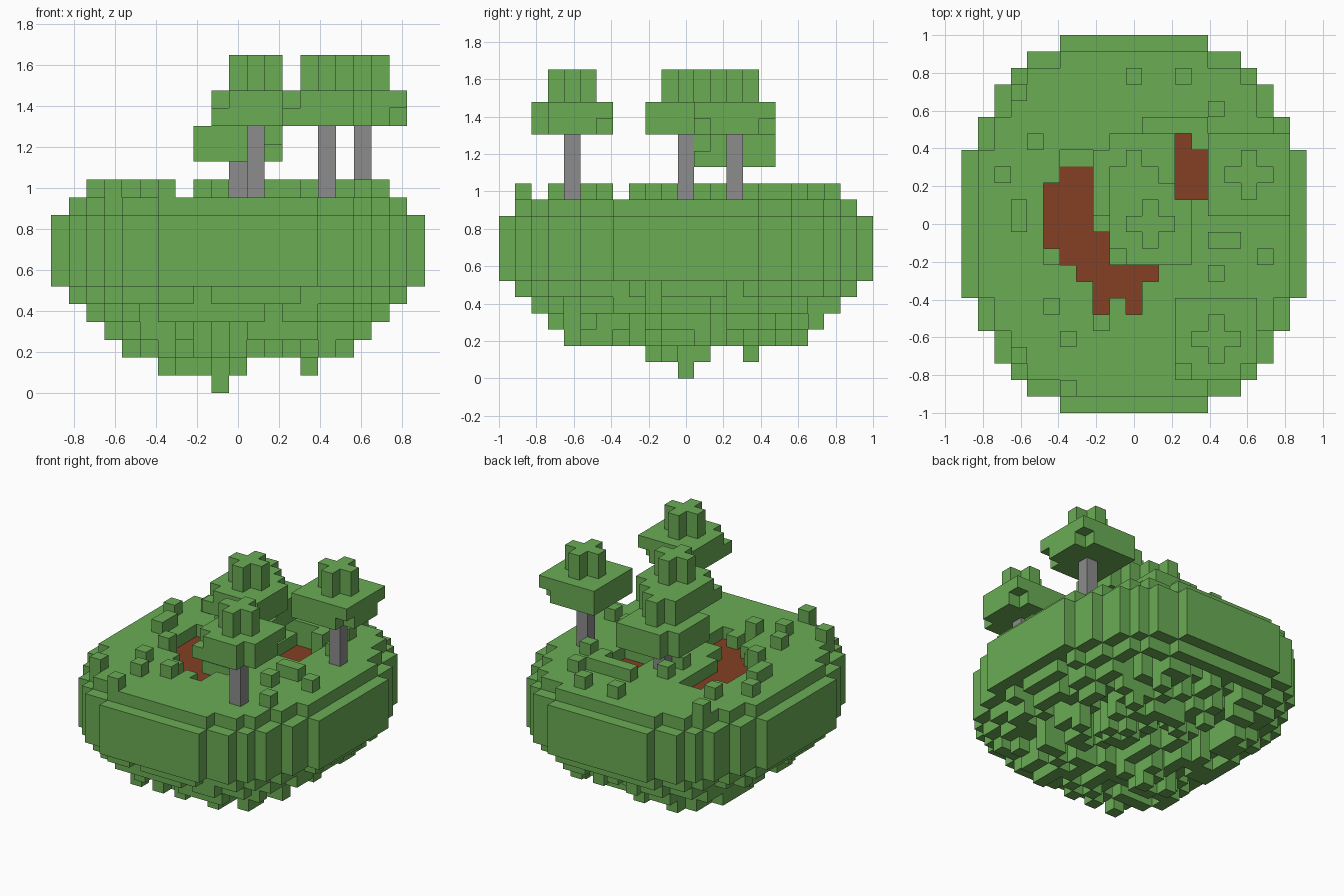
import bpy, bmesh, random
from mathutils import Vector

if "Cube" in bpy.data.objects:
    bpy.data.objects.remove(bpy.data.objects["Cube"])

random.seed(4)
UNIT = 2 / 23  # edge of one block


def make_material(name, rgb):
    mat = bpy.data.materials.new(name)
    mat.use_nodes = True
    color = (*rgb, 1)
    mat.diffuse_color = color
    mat.node_tree.nodes["Principled BSDF"].inputs["Base Color"].default_value = color
    return mat


GREEN = make_material("leaf green", (0.145, 0.413, 0.091))
RUST = make_material("rust red", (0.235, 0.051, 0.016))
GREY = make_material("stone grey", (0.262, 0.262, 0.262))

AXES = [Vector(d) for d in ((1, 0, 0), (-1, 0, 0), (0, 1, 0), (0, -1, 0), (0, 0, 1), (0, 0, -1))]


def block_object(name, cells, mats, rule=None):
    """Skin a set of grid cells with their exposed faces only."""
    cells = set(cells)
    bm = bmesh.new()
    for cell in cells:
        center = Vector(cell) + Vector((0, 0, 0.5))
        for n in AXES:
            if tuple(int(a + b) for a, b in zip(cell, n)) in cells:
                continue
            u = Vector((n.y, n.z, n.x))
            w = n.cross(u)
            corners = [center + (n + u * a + w * b) / 2
                       for a, b in ((-1, -1), (1, -1), (1, 1), (-1, 1))]
            face = bm.faces.new([bm.verts.new(c * UNIT) for c in corners])
            if rule:
                face.material_index = rule(cell, n)
    bmesh.ops.remove_doubles(bm, verts=bm.verts, dist=UNIT / 100)
    mesh = bpy.data.meshes.new(name)
    bm.to_mesh(mesh)
    bm.free()
    for m in mats:
        mesh.materials.append(m)
    obj = bpy.data.objects.new(name, mesh)
    bpy.context.collection.objects.link(obj)


def erode(plan):
    """Remove the outermost ring of a plan."""
    return {(i, j) for i, j in plan
            if {(i + 1, j), (i - 1, j), (i, j + 1), (i, j - 1)} <= plan}


# Island plan: half width of each row counted outward from the middle
HALF_WIDTH = [10] * 5 + [9, 9, 8, 8, 7, 6, 4]
plan = {(i, j) for j in range(-11, 12)
        for i in range(-HALF_WIDTH[abs(j)], HALF_WIDTH[abs(j)] + 1)}

# Sunken beds: column -> row range of the rust floor
west_bed = {-5: (-1, 2), -4: (-2, 3), -3: (-3, 3), -2: (-5, -1),
            -1: (-4, -3), 0: (-5, -3), 1: (-3, -3)}
east_bed = {2: (2, 5), 3: (2, 5), 4: (2, 4)}
rust_floor = {(i, j) for bed in (west_bed, east_bed)
              for i, (a, b) in bed.items() for j in range(a, b + 1)}
sunken = rust_floor | {(-4, 4), (-3, 4)}

# Island body: thick slab, inset turf layer, stepped bowl with rough underside
body = {(i, j, k) for i, j in plan for k in range(6, 10)}
body |= {(i, j, 10) for i, j in erode(plan) - sunken}
ring = plan
for k in (5, 4, 3, 2):
    ring = erode(ring)
    rough = 0.1 if k > 3 else 0.3
    body |= {(i, j, k) for i, j in ring
             if (i, j, k + 1) in body and random.random() > rough}

# Hanging tip and loose blocks below
for i, j in ((-4, -1), (-3, -2), (-2, 0), (-1, 0), (-1, 1), (0, -1), (-2, -2), (4, 4)):
    body.update((i, j, k) for k in range(1, 6))
body.add((-1, 0, 0))

block_object("island", body, [GREEN, RUST],
             lambda c, n: int(n.z > 0 and c[2] == 9 and c[:2] in rust_floor))

# Shrub blocks on the grass, with a short hedge behind the east bed
shrubs = [(0, 9), (3, 9), (5, 7), (-7, 8), (-6, 5), (-8, 3), (-7, 1), (-7, 0),
          (5, -1), (6, -1), (8, -2), (5, -3), (-5, -5), (-5, -2), (-2, -6),
          (-4, -7), (-7, -8), (-4, -10), (-1, 4), (-1, 2), (6, 4), (7, -6)]
hedge = [(i, 6) for i in range(1, 5)] + [(4, 5)]
block_object("shrubs", [(i, j, 11) for i, j in shrubs + hedge], [GREEN])


def tree(name, x, y, base, missing):
    """Grey trunk, square two-layer crown with notched corners, cross-shaped top."""
    block_object(name + "_trunk", [(x, y, k) for k in range(11, base)], [GREY])
    span = range(-2, 3)
    crown = {(x + a, y + b, base + k) for a in span for b in span for k in (0, 1)}
    crown -= {(x + a, y + b, base + k) for a, b, k in missing}
    crown |= {(x + a, y + b, base + k) for a in span for b in span
              for k in (2, 3) if abs(a) + abs(b) < 2}
    block_object(name + "_crown", crown, [GREEN])


tree("middle_tree", 1, 0, 15, [(-2, -2, 1), (2, 2, 0), (2, 2, 1)])
tree("front_tree", 5, -7, 15, [(-2, -2, 1), (2, 2, 0), (2, -2, 0), (2, -2, 1)])
tree("side_tree", 7, 3, 15, [(2, -2, 0), (2, 2, 0)])
tree("short_tree", 0, 3, 13, [(2, -2, 1), (-2, 2, 0), (-2, 2, 1)])
